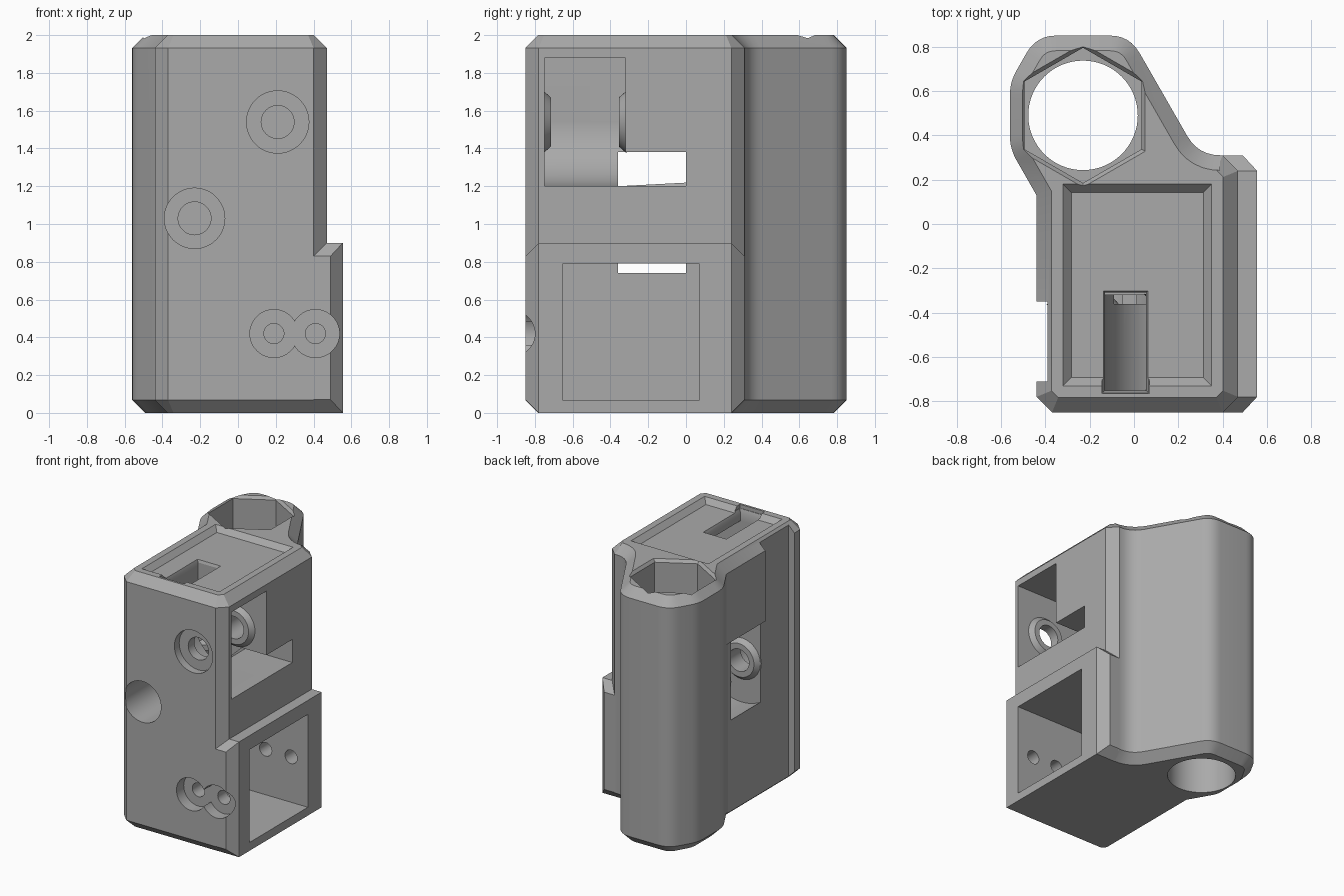
import bpy, bmesh, math
from mathutils import Vector, Matrix

if "Cube" in bpy.data.objects:
    bpy.data.objects.remove(bpy.data.objects["Cube"], do_unlink=True)

grey = bpy.data.materials.new("plain_grey")
grey.use_nodes = True
grey.diffuse_color = (0.4, 0.4, 0.4, 1)
grey.node_tree.nodes["Principled BSDF"].inputs["Base Color"].default_value = (0.4, 0.4, 0.4, 1)


def finish(bm, name):
    bmesh.ops.recalc_face_normals(bm, faces=bm.faces)
    mesh = bpy.data.meshes.new(name)
    bm.to_mesh(mesh)
    bm.free()
    mesh.materials.append(grey)
    ob = bpy.data.objects.new(name, mesh)
    bpy.context.collection.objects.link(ob)
    return ob


def rounded(corners, steps=6):
    """Outline from (x, y, tangent length) corners."""
    pts = []
    for i, (x, y, r) in enumerate(corners):
        p = Vector((x, y))
        if not r:
            pts.append(p)
            continue
        a = p + (Vector(corners[i - 1][:2]) - p).normalized() * r
        b = p + (Vector(corners[(i + 1) % len(corners)][:2]) - p).normalized() * r
        for k in range(steps + 1):
            t = k / steps
            pts.append(a * (1 - t) ** 2 + p * 2 * t * (1 - t) + b * t * t)
    return pts


def prism(name, pts, lo, hi, axis="z", chamfer=0):
    """Extrude an outline along z (x, y points) or along x (y, z points)."""
    bm = bmesh.new()
    place = (lambda p, h: (p[0], p[1], h)) if axis == "z" else (lambda p, h: (h, p[0], p[1]))
    face = bm.faces.new([bm.verts.new(place(p, lo)) for p in pts])
    new = bmesh.ops.extrude_face_region(bm, geom=[face])["geom"]
    shift = Vector(place((0, 0), hi - lo))
    bmesh.ops.translate(bm, vec=shift, verts=[g for g in new if isinstance(g, bmesh.types.BMVert)])
    if chamfer:
        bmesh.ops.recalc_face_normals(bm, faces=bm.faces)
        rims = [e for e in bm.edges if abs(e.verts[0].co.z - e.verts[1].co.z) < 1e-5]
        bmesh.ops.bevel(bm, geom=rims, offset=chamfer, segments=1, profile=0.5, affect="EDGES")
    return finish(bm, name)


def box(name, x, y, z):
    return prism(name, [(x[0], y[0]), (x[1], y[0]), (x[1], y[1]), (x[0], y[1])], *z)


def cone(name, centre, r1, r2, y1, y2, sides=48):
    """Round part along y, radius r1 at y1 and r2 at y2; centre is (x, z)."""
    bm = bmesh.new()
    bmesh.ops.create_cone(bm, cap_ends=True, segments=sides, radius1=r1, radius2=r2, depth=y2 - y1)
    turn = Matrix.Rotation(-math.pi / 2, 4, "X")
    bmesh.ops.transform(bm, matrix=Matrix.Translation((centre[0], (y1 + y2) / 2, centre[1])) @ turn, verts=bm.verts)
    return finish(bm, name)


def tube(name, r1, r2, z1, z2, sides=64):
    """Upright cutter on the tower axis."""
    bm = bmesh.new()
    bmesh.ops.create_cone(bm, cap_ends=True, segments=sides, radius1=r1, radius2=r2, depth=z2 - z1)
    bmesh.ops.translate(bm, vec=(-0.23, 0.49, (z1 + z2) / 2), verts=bm.verts)
    return finish(bm, name)


def frustum(name, x, y, z, inset):
    """Tapered box, narrower at the bottom."""
    ob = box(name, x, y, z)
    cx, cy = sum(x) / 2, sum(y) / 2
    for v in ob.data.vertices:
        if v.co.z < sum(z) / 2:
            v.co.x -= math.copysign(inset, v.co.x - cx)
            v.co.y -= math.copysign(inset, v.co.y - cy)
    return ob


def combine(target, other, operation):
    mod = target.modifiers.new(operation, "BOOLEAN")
    mod.operation, mod.solver, mod.object = operation, "EXACT", other
    bpy.context.view_layer.objects.active = target
    bpy.ops.object.modifier_apply(modifier=mod.name)
    bpy.data.objects.remove(other, do_unlink=True)


# Main block and tube tower as one chamfered outline
outline = rounded([
    (-0.37, -0.85, 0), (0.40, -0.85, 0), (0.47, -0.78, 0), (0.47, 0.24, 0), (0.40, 0.31, 0),
    (0.29, 0.31, 0.1), (-0.02, 0.85, 0.09), (-0.44, 0.85, 0.09),
    (-0.56, 0.64, 0.06), (-0.56, 0.34, 0.06), (-0.44, 0.13, 0), (-0.44, -0.78, 0)])
body = prism("housing", outline, 0, 2, chamfer=0.068)

# Wider lower block on the left side
lower = prism("lower_block", [(-0.78, 0), (0.24, 0), (0.31, 0.07), (0.31, 0.83),
                              (0.24, 0.9), (-0.78, 0.9), (-0.85, 0.83), (-0.85, 0.07)], 0, 0.555, axis="x")
combine(lower, prism("plan", [(-0.1, -0.85), (0.49, -0.85), (0.555, -0.78), (0.555, 0.24),
                              (0.49, 0.31), (-0.1, 0.31)], -0.1, 1), "INTERSECT")
combine(body, lower, "UNION")

# Shallow side recess and the lower part under the side plate
side = [(-0.7, -0.71), (-0.39, -0.71), (-0.39, -0.35), (-0.7, -0.35)]
combine(body, prism("side_recess", side, -0.1, 2.1), "DIFFERENCE")
under = [(-0.7, -0.5), (-0.39, -0.5), (-0.39, 0.04), (-0.44, 0.13), (-0.7, 0.13)]
combine(body, prism("under_plate", under, -0.1, 1.38), "DIFFERENCE")

# Pulley pockets, cable slots and the square lower pocket
UP, MID = (0.21, 1.54), (-0.23, 1.03)
pockets = [
    cone("upper_pocket", UP, 0.34, 0.34, -0.75, -0.32, 96),
    box("upper_window", (0.21, 0.7), (-0.75, -0.32), (1.2, 1.88)),
    box("upper_back", (-0.13, 0.3), (-0.75, -0.32), (1.54, 1.88)),
    box("top_slot", (-0.13, 0.055), (-0.75, -0.31), (1.54, 2.1)),
    cone("middle_pocket", MID, 0.34, 0.34, -0.36, 0, 96),
    box("middle_window", (-0.7, -0.23), (-0.36, 0), (0.77, 1.38)),
    box("cross_slot", (-0.23, 0.7), (-0.36, 0), (1.2, 1.38)),
    box("lower_pocket", (-0.05, 0.7), (-0.65, 0.07), (0.065, 0.79)),
    frustum("top_recess", (-0.32, 0.35), (-0.73, 0.18), (1.96, 2.0001), 0.037),
    frustum("slot_mouth", (-0.145, 0.07), (-0.765, -0.295), (1.94, 1.98), 0.015),
    box("slot_mouth_front", (-0.145, 0.07), (-0.765, -0.69), (1.97, 2.1)),
    tube("tower_bore", 0.247, 0.247, -0.1, 2.1),
    tube("hex_socket", 0.305, 0.305, 1.4, 2.1, 6),
    tube("hex_mouth", 0.29, 0.325, 1.96, 2.001, 6),
]
for cutter in pockets:
    combine(body, cutter, "DIFFERENCE")

# Raised spacers on the pocket walls
for centre, front, back in ((UP, -0.75, -0.32), (MID, -0.36, 0)):
    combine(body, cone("front_spacer", centre, 0.165, 0.13, front - 0.005, front + 0.035), "UNION")
    combine(body, cone("back_spacer", centre, 0.13, 0.165, back - 0.035, back + 0.005), "UNION")

# Screw holes with counterbores: centre, head radius, shaft radius, head end, shaft end
screws = [(UP, 0.165, 0.087, -0.79, 0.1), (MID, 0.16, 0.087, -0.47, 0.15),
          ((0.19, 0.42), 0.127, 0.053, -0.76, 0.2), ((0.41, 0.42), 0.127, 0.053, -0.76, 0.2)]
for centre, head, shaft, head_end, shaft_end in screws:
    combine(body, cone("shaft_hole", centre, shaft, shaft, -1, shaft_end), "DIFFERENCE")
    combine(body, cone("head_hole", centre, head, head, -1, head_end), "DIFFERENCE")

# Smooth round walls, sharp edges
bpy.ops.object.select_all(action="DESELECT")
body.select_set(True)
bpy.context.view_layer.objects.active = body
bpy.ops.object.shade_smooth_by_angle(angle=math.radians(25))
